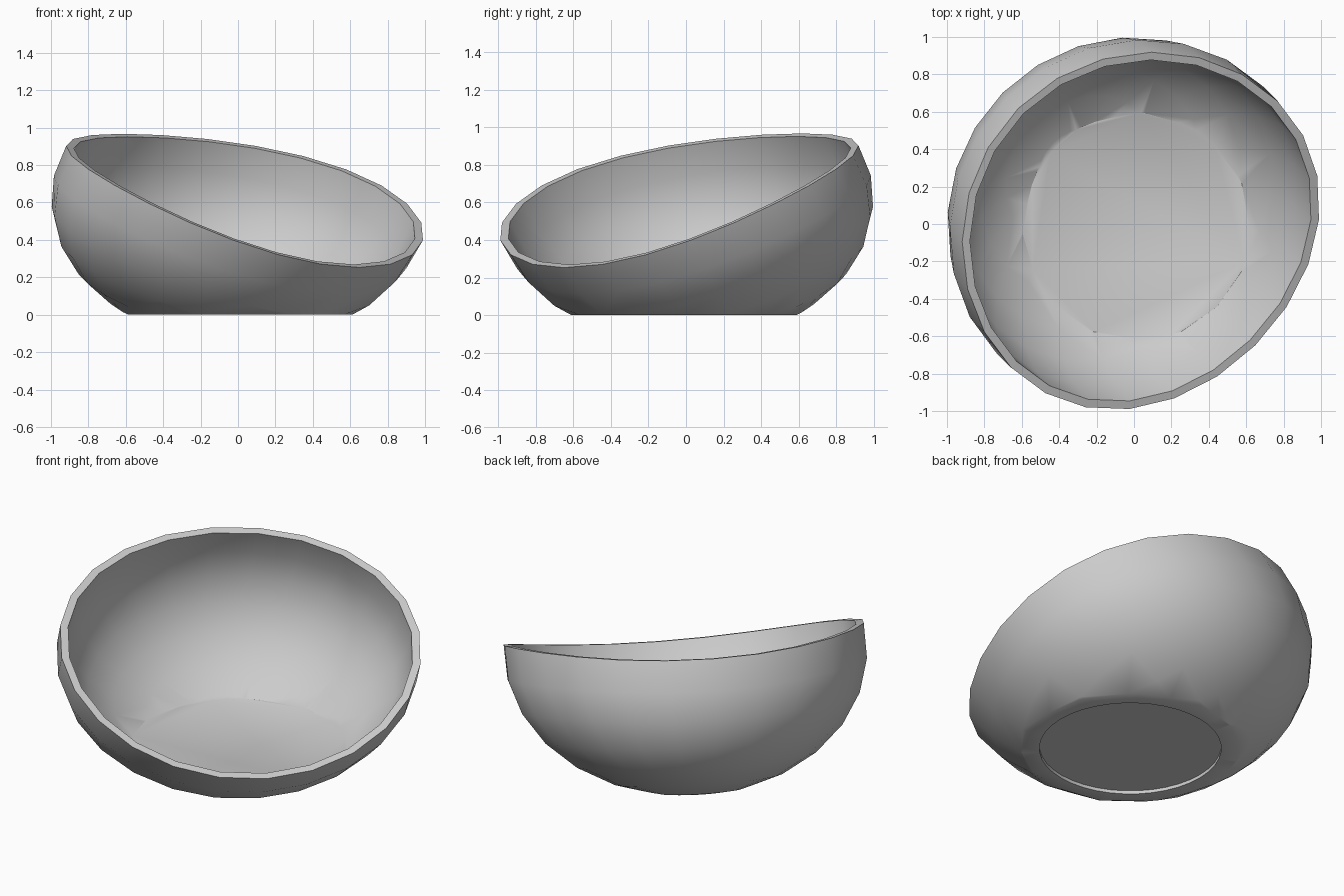
import bpy
import bmesh
from math import cos, sin, pi, radians
from mathutils import Matrix, Vector

cube = bpy.data.objects.get("Cube")
if cube:
    bpy.data.objects.remove(cube, do_unlink=True)

SEGMENTS, RINGS = 24, 7
SIDE_RISE = 0.12  # how far the rim climbs at the two sides, in radians
CENTRE = Vector((0.015, -0.015, 0.61))
# Tilt toward the low front corner, then squash in height
PLACE = (Matrix.Translation(CENTRE) @ Matrix.Diagonal((1, 1, 0.75, 1))
         @ Matrix.Rotation(radians(28), 4, Vector((1, 1, 0))))


def shell_point(radius, ring, segment):
    """Point on the tilted shell; ring 0 is the curved rim."""
    turn = 2 * pi * segment / SEGMENTS
    rim = SIDE_RISE * sin(turn) ** 2
    lat = rim - (rim + pi / 2) * ring / RINGS
    flat = radius * cos(lat)
    return PLACE @ Vector((flat * cos(turn - pi / 4), flat * sin(turn - pi / 4),
                           radius * sin(lat)))


def half_shell(bm, radius):
    """Add a shell from rim to pole; return its rim vertices and faces."""
    rows = [[bm.verts.new(shell_point(radius, r, s)) for s in range(SEGMENTS)]
            for r in range(RINGS)]
    pole = bm.verts.new(shell_point(radius, RINGS, 0))
    faces = []
    for s in range(SEGMENTS):
        n = (s + 1) % SEGMENTS
        for upper, lower in zip(rows, rows[1:]):
            faces.append(bm.faces.new((upper[s], upper[n], lower[n], lower[s])))
        faces.append(bm.faces.new((rows[-1][s], rows[-1][n], pole)))
    return rows[0], faces


def cut_flat(bm, faces, height):
    """Remove the part of a shell below height; return the cut edges."""
    geom = (list({v for f in faces for v in f.verts})
            + list({e for f in faces for e in f.edges}) + faces)
    cut = bmesh.ops.bisect_plane(bm, geom=geom, dist=0.0001, plane_co=(0, 0, height),
                                 plane_no=(0, 0, -1), clear_outer=True)
    return [g for g in cut["geom_cut"] if isinstance(g, bmesh.types.BMEdge)]


bm = bmesh.new()
outer_rim, outer = half_shell(bm, 1.015)
inner_rim, inner = half_shell(bm, 0.97)
foot = cut_flat(bm, outer, 0)
floor = cut_flat(bm, inner, 0.045)

# Rim strip and flat inside floor
for s in range(SEGMENTS):
    n = (s + 1) % SEGMENTS
    bm.faces.new((outer_rim[s], outer_rim[n], inner_rim[n], inner_rim[s]))
bmesh.ops.edgeloop_fill(bm, edges=floor)

# Flat foot ring around a shallow round recess
circle = bmesh.ops.create_circle(bm, segments=40, radius=0.505,
                                 matrix=Matrix.Translation((0.01, -0.02, 0)))["verts"]
circle_edges = list({e for v in circle for e in v.link_edges})
bmesh.ops.triangle_fill(bm, use_beauty=True, edges=foot + circle_edges)
wall = bmesh.ops.extrude_edge_only(bm, edges=circle_edges)["geom"]
raised = {g for g in wall if isinstance(g, bmesh.types.BMVert)}
bmesh.ops.translate(bm, verts=list(raised), vec=(0, 0, 0.02))
bmesh.ops.edgeloop_fill(bm, edges=[g for g in wall if isinstance(g, bmesh.types.BMEdge)
                                   and raised.issuperset(g.verts)])

bmesh.ops.recalc_face_normals(bm, faces=bm.faces)
mesh = bpy.data.meshes.new("tilted_bowl")
bm.to_mesh(mesh)
bm.free()
bowl = bpy.data.objects.new("tilted_bowl", mesh)
bpy.context.collection.objects.link(bowl)

# Single grey material
grey = bpy.data.materials.new("light_grey")
grey.use_nodes = True
colour = (0.6, 0.6, 0.6, 1)
grey.diffuse_color = colour
grey.node_tree.nodes["Principled BSDF"].inputs["Base Color"].default_value = colour
mesh.materials.append(grey)

bpy.ops.object.select_all(action="DESELECT")
bowl.select_set(True)
bpy.context.view_layer.objects.active = bowl
bpy.ops.object.shade_smooth_by_angle(angle=radians(30))
